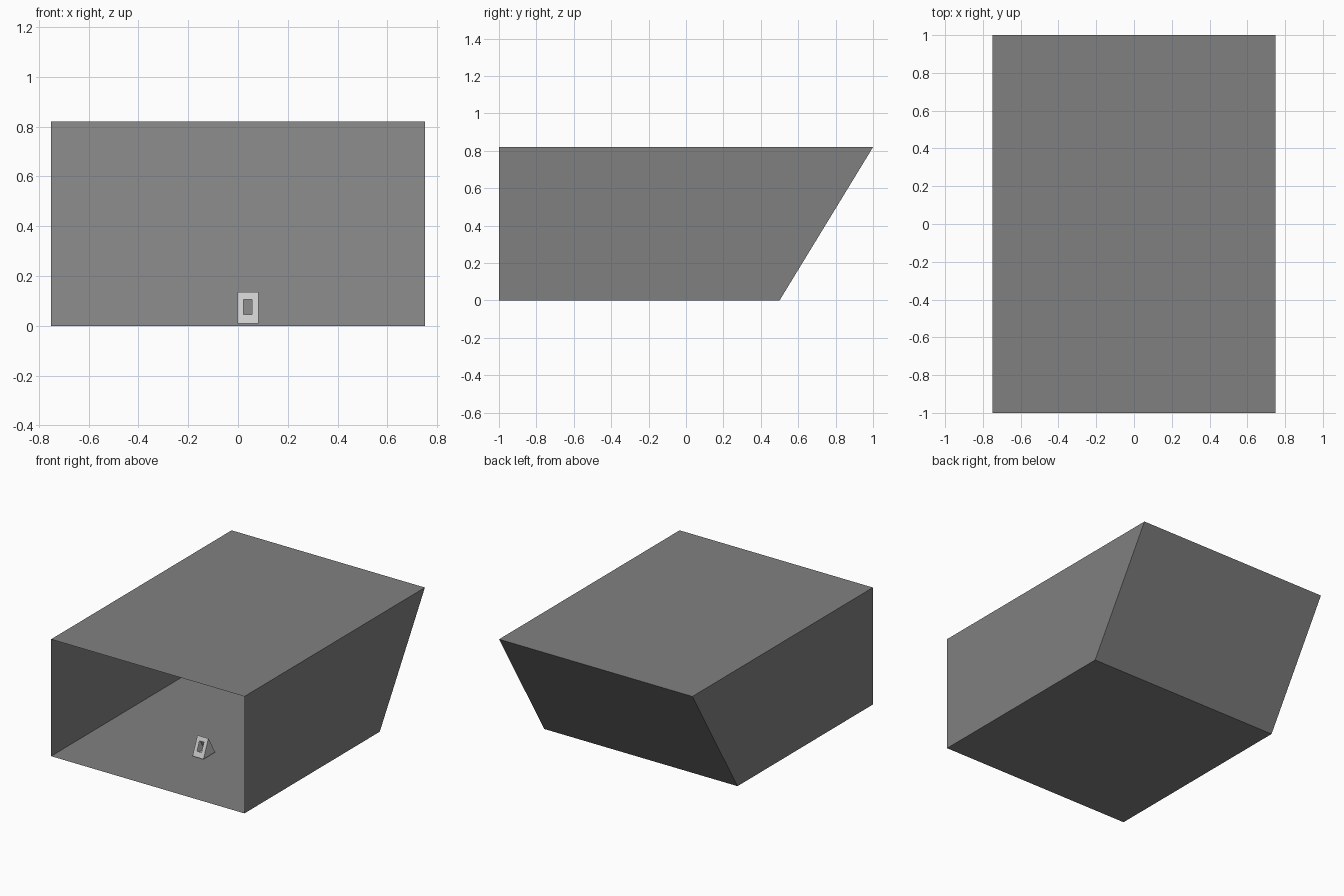
import bpy, bmesh

if "Cube" in bpy.data.objects:
    bpy.data.objects.remove(bpy.data.objects["Cube"])


def make_object(name, build, color=None):
    bm = bmesh.new()
    build(bm)
    bmesh.ops.recalc_face_normals(bm, faces=bm.faces)
    mesh = bpy.data.meshes.new(name)
    bm.to_mesh(mesh)
    bm.free()
    obj = bpy.data.objects.new(name, mesh)
    bpy.context.collection.objects.link(obj)
    if color:
        mat = bpy.data.materials.new(name + "_paint")
        mat.diffuse_color = (*color, 1)
        mat.use_nodes = True
        mat.node_tree.nodes["Principled BSDF"].inputs["Base Color"].default_value = mat.diffuse_color
        mesh.materials.append(mat)
    return obj


def sweep(bm, profile, x0, x1, skip=()):
    """Extrude a (y, z) profile along x, capped; skip = sides left open."""
    a = [bm.verts.new((x0, y, z)) for y, z in profile]
    b = [bm.verts.new((x1, y, z)) for y, z in profile]
    n = len(profile)
    bm.faces.new(a)
    bm.faces.new(b[::-1])
    for i in range(n):
        if i not in skip:
            j = (i + 1) % n
            bm.faces.new((a[i], b[i], b[j], a[j]))
    return a, b


# Thin outer shell, open at the front, with a slanted back wall
def shell(bm):
    sweep(bm, [(-1, 0), (0.5, 0), (1, 0.82), (-1, 0.82)], -0.75, 0.75, skip=(3,))


# Small hollow wedge with a leaning front frame around a window
def wedge(bm):
    x0, x1 = -0.003, 0.082
    bottom, top = (-0.5, 0.01), (-0.445, 0.135)
    a, b = sweep(bm, [bottom, (-0.37, 0.01), top], x0, x1, skip=(2,))
    outer = [a[0], b[0], b[2], a[2]]

    def on_front(x, t):
        return bm.verts.new((x, *(p + (q - p) * t for p, q in zip(bottom, top))))

    wx0, wx1, t0, t1 = 0.022, 0.056, 0.28, 0.77
    inner = [on_front(wx0, t0), on_front(wx1, t0), on_front(wx1, t1), on_front(wx0, t1)]
    for i in range(4):
        j = (i + 1) % 4
        bm.faces.new((outer[i], outer[j], inner[j], inner[i]))


make_object("outer_shell", shell, (0.216, 0.216, 0.216))
make_object("window_wedge", wedge)
